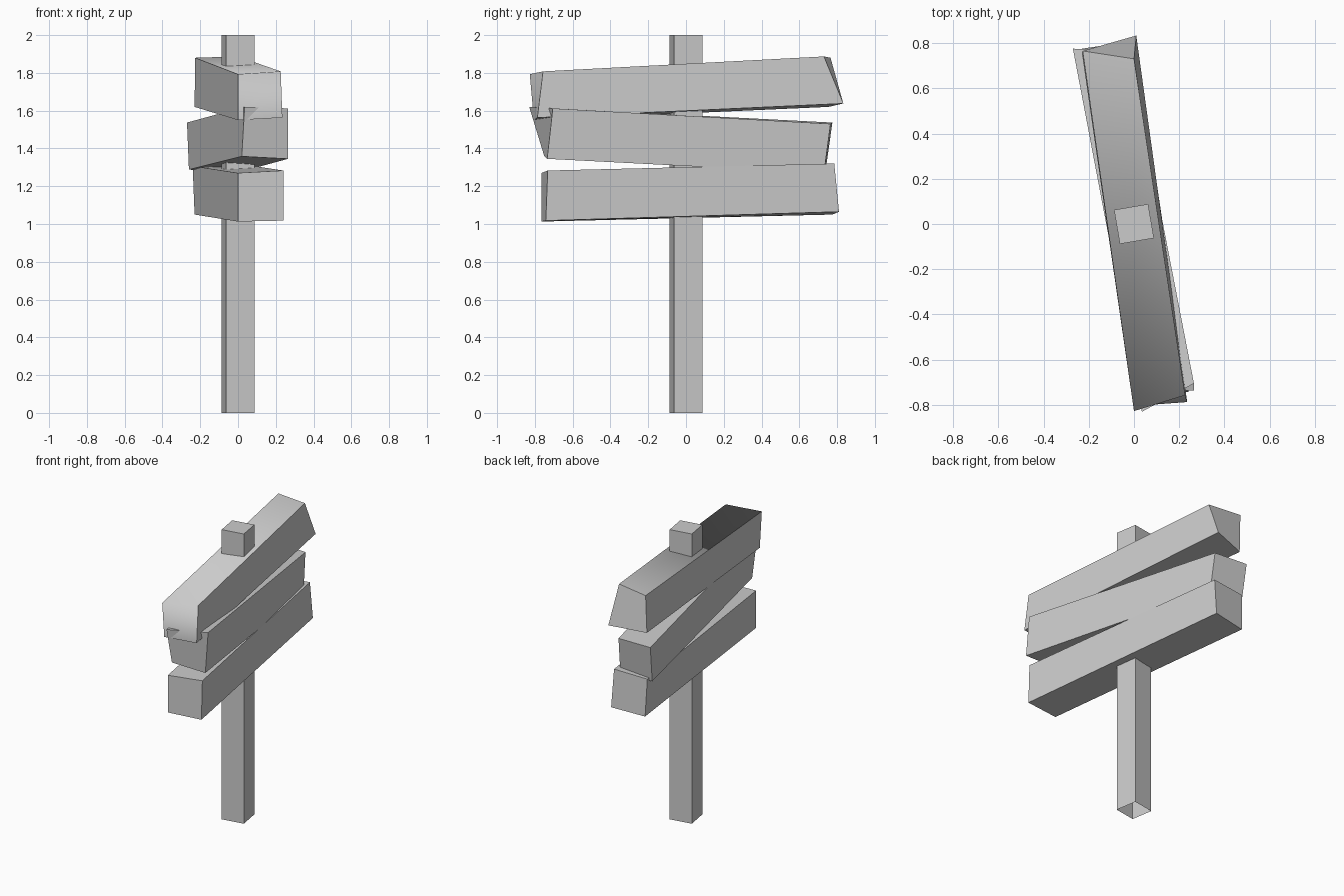
import bpy, bmesh
from math import sin, cos, radians

if "Cube" in bpy.data.objects:
    bpy.data.objects.remove(bpy.data.objects["Cube"])


def make_block(name, bottom, top, open_bottom=False, soft_edge=None):
    """Six-sided block from two rings of four corners (counter-clockwise from above)."""
    bm = bmesh.new()
    b = [bm.verts.new(p) for p in bottom]
    t = [bm.verts.new(p) for p in top]
    bm.faces.new(t)
    if not open_bottom:
        bm.faces.new(b[::-1])
    for i in range(4):
        j = (i + 1) % 4
        bm.faces.new((b[i], b[j], t[j], t[i]))
    # one edge may be blended smoothly, all others stay crisp
    if soft_edge is not None:
        for f in bm.faces:
            f.smooth = True
        soft = {t[soft_edge], t[(soft_edge + 1) % 4]}
        for e in bm.edges:
            e.smooth = set(e.verts) == soft
    mesh = bpy.data.meshes.new(name)
    bm.to_mesh(mesh)
    bm.free()
    obj = bpy.data.objects.new(name, mesh)
    bpy.context.collection.objects.link(obj)
    return obj


# square post, turned slightly, open underneath
def post_ring(z, half=0.0765, turn=radians(9.5)):
    c, s = half * cos(turn), half * sin(turn)
    return [(-c + s, -s - c, z), (c + s, s - c, z), (c - s, s + c, z), (-c - s, -s + c, z)]


make_block("post", post_ring(0), post_ring(2), open_bottom=True)

# crooked boards; corners: near left, near right, far right, far left
make_block("lower_board",
           [(0, -0.765, 1.013), (0.24, -0.742, 1.018), (0.005, 0.81, 1.065), (-0.23, 0.775, 1.05)],
           [(0, -0.765, 1.27), (0.24, -0.732, 1.283), (0, 0.785, 1.32), (-0.24, 0.765, 1.307)])

make_block("middle_board",
           [(0.02, -0.75, 1.358), (0.265, -0.735, 1.345), (-0.01, 0.73, 1.27), (-0.26, 0.74, 1.288)],
           [(0.035, -0.83, 1.62), (0.265, -0.705, 1.612), (-0.02, 0.765, 1.53), (-0.27, 0.775, 1.537)])

make_block("upper_board",
           [(0, -0.805, 1.55), (0.235, -0.787, 1.563), (0.01, 0.833, 1.638), (-0.23, 0.755, 1.62)],
           [(0, -0.827, 1.793), (0.226, -0.757, 1.808), (0, 0.73, 1.887), (-0.227, 0.765, 1.88)],
           soft_edge=0)
